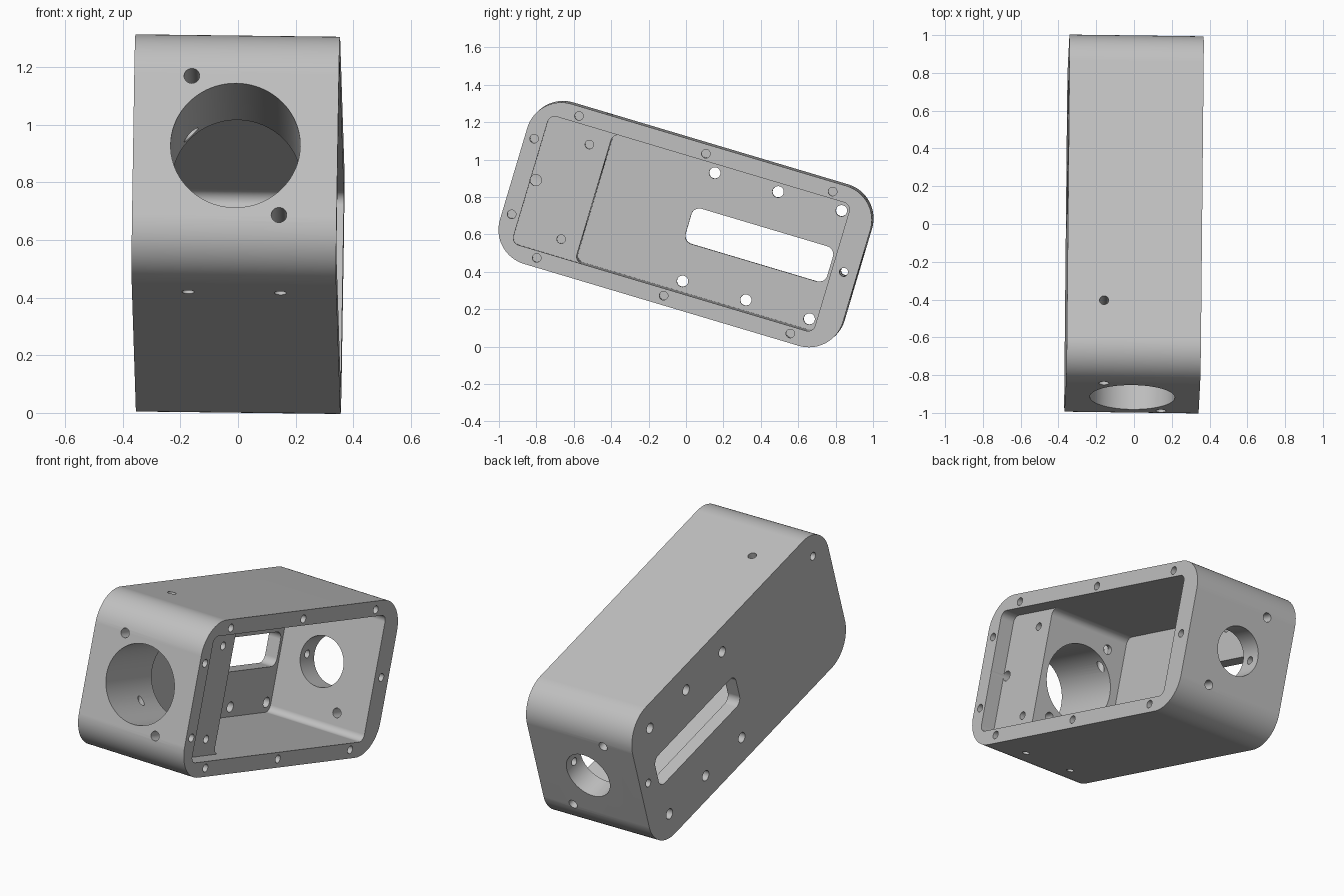
import bpy, bmesh, math
from mathutils import Vector, Matrix

cube = bpy.data.objects.get("Cube")
if cube:
    bpy.data.objects.remove(cube, do_unlink=True)

# Local frame: x across the case, y along its length, z up its height
HALF_W, HALF_L, HALF_H = 0.355, 0.957, 0.446
OUT = 0.5          # just outside the side faces
SHELF_X, FLOOR_X = 0.265, -0.275
BLOCK_Y, END_Y = -0.51, 0.82


def to_object(name, bm):
    bmesh.ops.recalc_face_normals(bm, faces=bm.faces)
    mesh = bpy.data.meshes.new(name)
    bm.to_mesh(mesh)
    bm.free()
    obj = bpy.data.objects.new(name, mesh)
    bpy.context.collection.objects.link(obj)
    return obj


def rounded_prism(name, y0, y1, z0, z1, r, x0, x1, steps=16):
    """Rounded rectangle in the y-z plane, extruded along x."""
    bm = bmesh.new()
    corners = [(y1 - r, z1 - r), (y0 + r, z1 - r), (y0 + r, z0 + r), (y1 - r, z0 + r)]
    ring = []
    for k, (cy, cz) in enumerate(corners):
        for i in range(steps + 1):
            a = math.pi / 2 * (k + i / steps)
            ring.append(bm.verts.new((x0, cy + r * math.cos(a), cz + r * math.sin(a))))
    face = bm.faces.new(ring)
    new = bmesh.ops.extrude_face_region(bm, geom=[face])["geom"]
    moved = [v for v in new if isinstance(v, bmesh.types.BMVert)]
    bmesh.ops.translate(bm, verts=moved, vec=(x1 - x0, 0, 0))
    return to_object(name, bm)


def rod(name, start, end, r, segments=32):
    """Cylinder between two points."""
    a, b = Vector(start), Vector(end)
    turn = (b - a).to_track_quat("Z", "Y").to_matrix().to_4x4()
    bm = bmesh.new()
    bmesh.ops.create_cone(bm, cap_ends=True, segments=segments, radius1=r, radius2=r,
                          depth=(b - a).length, matrix=Matrix.Translation((a + b) / 2) @ turn)
    return to_object(name, bm)


case = rounded_prism("case", -HALF_L, HALF_L, -HALF_H, HALF_H, 0.19, -HALF_W, HALF_W)
cutters = []


def cut_x(y, z, r, x0, x1):
    cutters.append(rod("side_hole", (x0, y, z), (x1, y, z), r))


# Cover pocket, main cavity and slot in the far wall
cutters.append(rounded_prism("pocket", -0.862, END_Y, -0.358, 0.358, 0.04, SHELF_X, OUT))
cutters.append(rounded_prism("cavity", BLOCK_Y, END_Y, -0.358, 0.358, 0.04, FLOOR_X, OUT))
cutters.append(rounded_prism("slot", 0.01, 0.8, -0.098, 0.098, 0.045, -OUT, -0.2))

# Large front bore and smaller rear bore, each with a diagonal pair of holes
for y0, y1, r in ((-1.2, BLOCK_Y + 0.08, 0.225), (END_Y - 0.08, 1.2, 0.143)):
    cutters.append(rod("bore", (0, y0, 0), (0, y1, 0), r, 80))
    for s in (-1, 1):
        cutters.append(rod("end_hole", (s * 0.155, y0, -s * 0.25),
                           (s * 0.155, y1, -s * 0.25), 0.027))

# Cover screw holes around the rim
for s in (-1, 1):
    for y in (-0.71, -0.002, 0.705):
        cut_x(y, s * 0.396, 0.023, 0.2, OUT)
    cut_x(-0.905, s * 0.211, 0.023, 0.2, OUT)
    cut_x(-0.614, s * 0.264, 0.023, 0.19, OUT)      # shelf holes
    for y in (0.067, 0.42, 0.774):                  # far wall holes
        cut_x(y, s * 0.302, 0.03, -OUT, -0.2)
cut_x(0.885, 0, 0.023, -OUT, OUT)                   # cross hole through rear wall
cut_x(-0.834, 0, 0.03, 0.15, OUT)                   # shelf hole into the bore
cut_x(-0.82, 0.3, 0.023, -OUT, -0.2)                # blind hole on the closed side

# Holes from the top and bottom into the front bore
cutters.append(rod("top_hole", (-0.16, -0.556, 0.1), (-0.16, -0.556, 0.6), 0.024))
for x in (-0.16, 0.16):
    cutters.append(rod("bottom_hole", (x, -0.665, -0.6), (x, -0.665, -0.1), 0.021))

# Cut everything out
bpy.ops.object.select_all(action="DESELECT")
bpy.context.view_layer.objects.active = case
case.select_set(True)
for cutter in cutters:
    mod = case.modifiers.new("cut", "BOOLEAN")
    mod.operation, mod.solver, mod.object = "DIFFERENCE", "EXACT", cutter
    bpy.ops.object.modifier_apply(modifier=mod.name)
    bpy.data.objects.remove(cutter, do_unlink=True)

# Finish: one grey, smooth rounds with crisp edges
grey = bpy.data.materials.new("light grey")
grey.use_nodes = True
colour = (0.53, 0.53, 0.53, 1)
grey.diffuse_color = colour
grey.node_tree.nodes["Principled BSDF"].inputs["Base Color"].default_value = colour
case.data.materials.clear()
case.data.materials.append(grey)
bpy.ops.object.shade_smooth_by_angle(angle=math.radians(30))
weighted = case.modifiers.new("even_shading", "WEIGHTED_NORMAL")
weighted.keep_sharp = True

# Tilted pose
case.rotation_euler = (math.radians(-16.6), 0.012, -0.0133)
case.location = (0, 0, 0.655)
